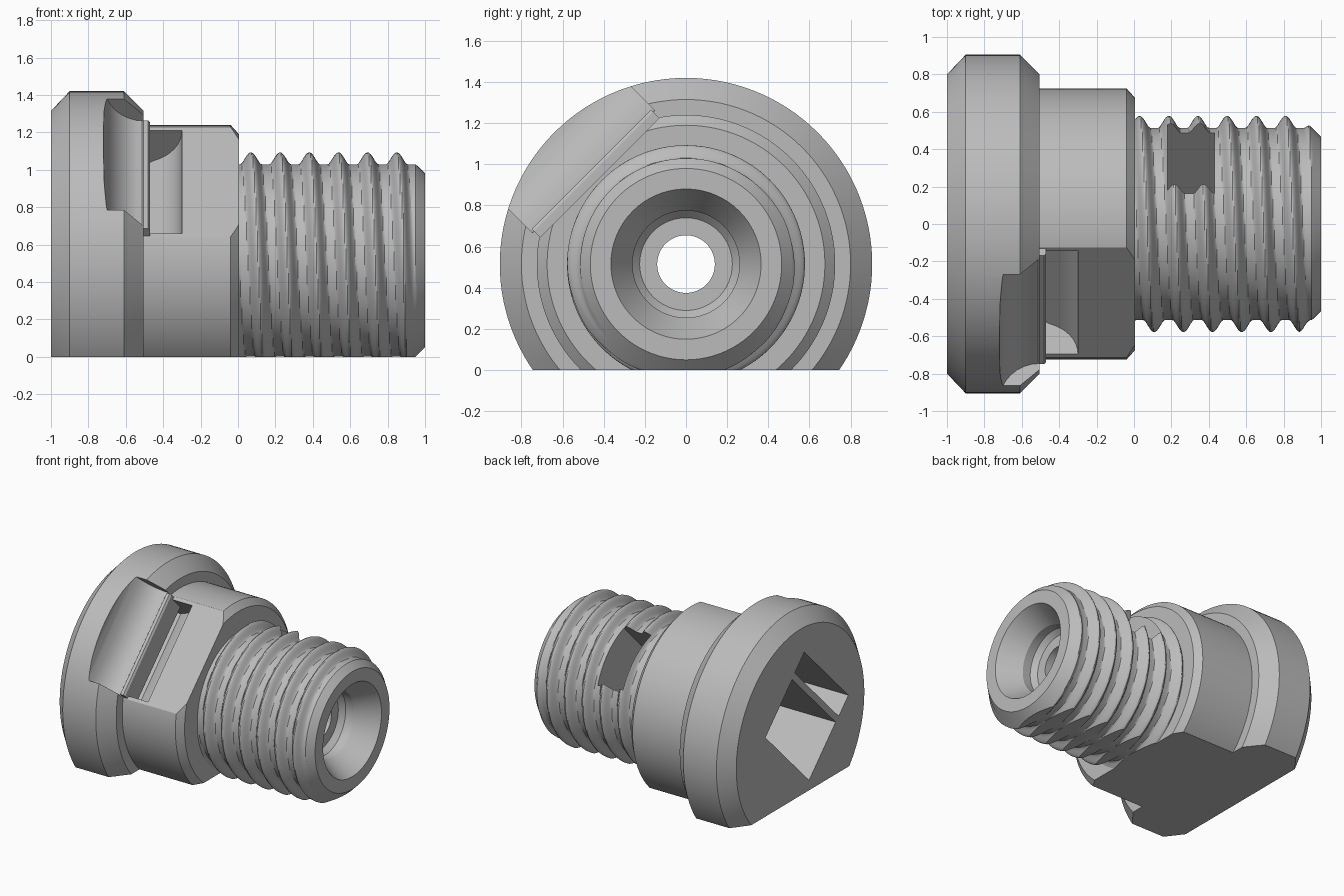
import bpy, bmesh, math
from mathutils import Vector

cube = bpy.data.objects.get("Cube")
if cube:
    bpy.data.objects.remove(cube, do_unlink=True)

AXIS_Z = 0.515            # height of the plug's axis
SIDES = 120
PITCH = 0.156
R2 = math.sqrt(0.5)

grey = bpy.data.materials.new("plain grey")
grey.use_nodes = True
grey.diffuse_color = (0.5, 0.5, 0.5, 1)
grey.node_tree.nodes["Principled BSDF"].inputs["Base Color"].default_value = (0.5, 0.5, 0.5, 1)


def make_object(name, bm):
    bmesh.ops.recalc_face_normals(bm, faces=bm.faces)
    mesh = bpy.data.meshes.new(name)
    bm.to_mesh(mesh)
    bm.free()
    mesh.materials.append(grey)
    obj = bpy.data.objects.new(name, mesh)
    bpy.context.collection.objects.link(obj)
    return obj


def lathe(name, stations):
    """Solid around the x axis; each station is (x, radius or radius function of angle)."""
    bm = bmesh.new()
    rings = []
    for x, r in stations:
        ring = []
        for i in range(SIDES):
            a = math.tau * i / SIDES
            rad = r(a) if callable(r) else r
            ring.append(bm.verts.new((x, rad * math.cos(a), AXIS_Z + rad * math.sin(a))))
        rings.append(ring)
    for p, q in zip(rings, rings[1:]):
        for i in range(SIDES):
            j = (i + 1) % SIDES
            bm.faces.new((p[i], p[j], q[j], q[i]))
    bm.faces.new(rings[0])
    bm.faces.new(rings[-1])
    return make_object(name, bm)


def prism(name, profile, v0, v1):
    """Extrude an (x, u) profile along v; u and v are the diagonals across the axis."""
    bm = bmesh.new()
    ends = [[bm.verts.new((x, (v - u) * R2, AXIS_Z + (u + v) * R2)) for x, u in profile]
            for v in (v0, v1)]
    n = len(profile)
    for i in range(n):
        j = (i + 1) % n
        bm.faces.new((ends[0][i], ends[0][j], ends[1][j], ends[1][i]))
    bm.faces.new(ends[0])
    bm.faces.new(ends[1])
    return make_object(name, bm)


def block(x0, x1, u0, u1):
    return [(x0, u0), (x1, u0), (x1, u1), (x0, u1)]


def thread_radius(x):
    """Rounded helical ridge that fades out towards the chamfered tip."""
    fade = min(1, max(0, (0.97 - x) / 0.08))

    def radius(a):
        turn = (x - 0.03) / PITCH - a / math.tau
        d = abs(turn - round(turn))
        ridge = 0.5 + 0.5 * math.cos(math.pi * min(1, d / 0.36))
        return min(0.514 + 0.064 * fade * ridge ** 0.8, 0.465 + (1 - x))
    return radius


# Head, body and threaded shank as one turned solid
turned = [(-1, 0.8), (-0.9, 0.905), (-0.61, 0.905), (-0.505, 0.8),
          (-0.505, 0.725), (-0.04, 0.725), (0.005, 0.675)]
steps = 120
turned += [(x, thread_radius(x)) for x in (0.005 + 0.995 * i / steps for i in range(steps + 1))]
plug = lathe("threaded_plug", turned)

cutters = []

# Flat underside
bm = bmesh.new()
bmesh.ops.create_cube(bm, size=4)
bmesh.ops.translate(bm, verts=bm.verts, vec=Vector((0, 0, -2)))
cutters.append(make_object("base_cutter", bm))

# Wrench flat on the body
cutters.append(prism("flat_cutter", block(-0.505, 0.1, 0.594, 1.2), -1, 1))

# Curved clearance scoop in the head
scoop = [(-0.4, 0.635), (-0.505, 0.635)]
for i in range(1, 9):
    a = math.radians(90 * i / 8)
    scoop.append((-0.505 - 0.215 * math.sin(a), 0.635 + 0.285 * (1 - math.cos(a))))
scoop += [(-0.72, 1.2), (-0.4, 1.2)]
cutters.append(prism("scoop_cutter", scoop, -0.42, 0.42))

# Air channel from the back, curving out through the flat
channel = [(-1.1, 0.29), (-0.55, 0.29)]
for i in range(9):
    a = math.radians(20 + 70 * i / 8)
    channel.append((-0.53 + 0.23 * math.sin(a), 0.59 - 0.24 * math.cos(a)))
channel += [(-0.30, 0.8), (-0.47, 0.8), (-0.47, 0.46), (-1.1, 0.46)]
cutters.append(prism("channel_cutter", channel, -0.39, 0.39))

# Socket in the back of the head
cutters.append(prism("socket_cutter", block(-1.1, -0.2, -0.23, 0.24), -0.385, 0.385))

# Side port through the thread
cutters.append(prism("port_cutter", block(0.18, 0.43, -0.23, 0.23), 0, 0.9))

# Stepped bore with a conical mouth
cutters.append(lathe("bore_cutter", [(-1.1, 0.14), (0.72, 0.14), (0.72, 0.225),
                                     (0.76, 0.26), (0.83, 0.26), (1, 0.365), (1.05, 0.396)]))

bpy.context.view_layer.objects.active = plug
for cutter in cutters:
    cutter.hide_render = True
    mod = plug.modifiers.new(cutter.name, 'BOOLEAN')
    mod.operation = 'DIFFERENCE'
    mod.solver = 'EXACT'
    mod.object = cutter
    bpy.ops.object.modifier_apply(modifier=mod.name)
for cutter in cutters:
    bpy.data.objects.remove(cutter, do_unlink=True)

# Raised lip beside the channel outlet
lip = prism("outlet_lip", [(-0.515, 0.5), (-0.47, 0.5), (-0.47, 0.635),
                           (-0.48, 0.65), (-0.505, 0.65), (-0.515, 0.635)], -0.41, 0.41)

# Smooth curved walls, crisp machined edges
bpy.ops.object.select_all(action='DESELECT')
for obj in (plug, lip):
    obj.select_set(True)
bpy.context.view_layer.objects.active = plug
bpy.ops.object.shade_smooth_by_angle(angle=math.radians(28))
